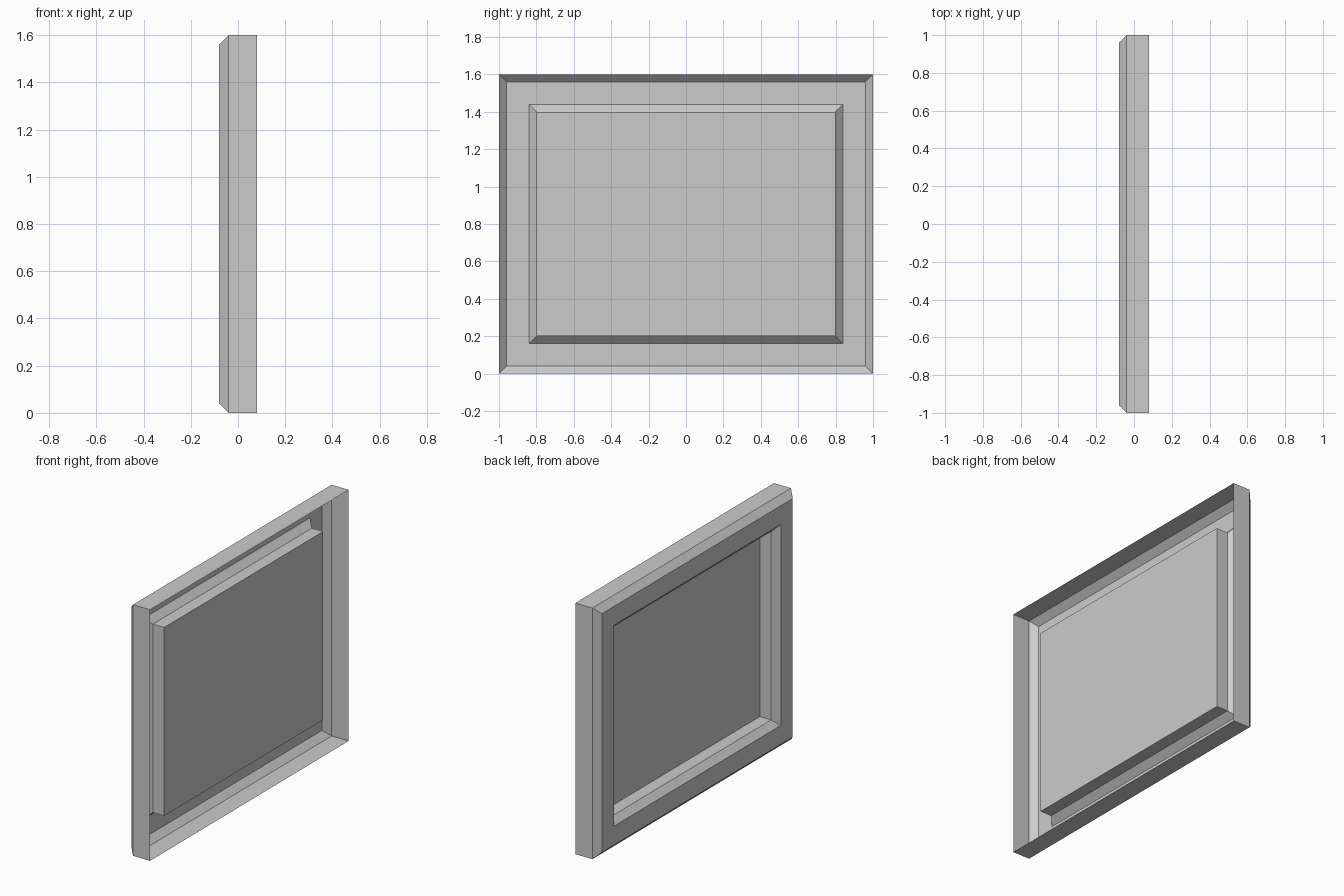
import bpy
import bmesh

if "Cube" in bpy.data.objects:
    bpy.data.objects.remove(bpy.data.objects["Cube"])

WIDTH, HEIGHT = 2.0, 1.6

# Pressed sheet cross-section: (inset from the outer edge, x position)
PROFILE = [
    (0.00, 0.08),    # open rim
    (0.00, -0.04),   # outer wall
    (0.04, -0.08),   # outer chamfer
    (0.16, -0.08),   # flat border
    (0.20, -0.04),   # inner chamfer
    (0.20, 0.04),    # recess wall
]


def add_ring(bm, inset, x):
    """Rectangular loop of vertices in the y-z plane."""
    y = WIDTH / 2 - inset
    low, high = inset, HEIGHT - inset
    return [bm.verts.new((x, *p)) for p in ((-y, low), (y, low), (y, high), (-y, high))]


bm = bmesh.new()
rings = [add_ring(bm, inset, x) for inset, x in PROFILE]

# Frame bands between neighbouring loops
for a, b in zip(rings, rings[1:]):
    for i in range(4):
        j = (i + 1) % 4
        bm.faces.new((a[i], b[i], b[j], a[j]))

# Recessed centre panel, facing -x like the border
bm.faces.new(rings[-1][::-1])

bm.normal_update()
mesh = bpy.data.meshes.new("recessed_panel")
bm.to_mesh(mesh)
bm.free()
panel = bpy.data.objects.new("recessed_panel", mesh)
bpy.context.collection.objects.link(panel)
